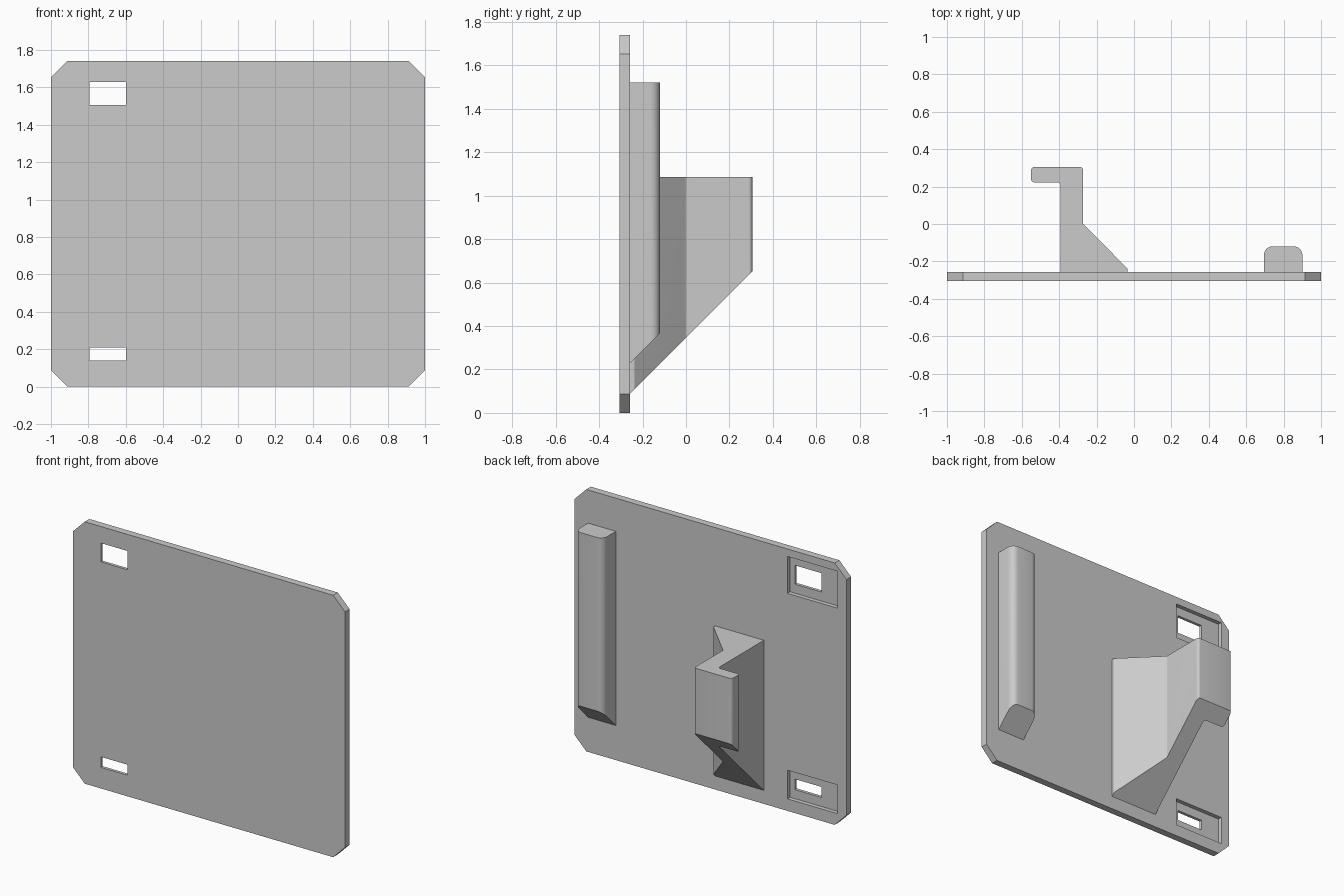
import bpy
import bmesh
import math
from mathutils import Vector

cube = bpy.data.objects.get("Cube")
if cube:
    bpy.data.objects.remove(cube, do_unlink=True)

grey = bpy.data.materials.new("plain grey")
grey.use_nodes = True
colour = (0.6, 0.6, 0.6, 1)
grey.diffuse_color = colour
grey.node_tree.nodes["Principled BSDF"].inputs["Base Color"].default_value = colour

FRONT, BACK, HEIGHT = -0.305, -0.257, 1.74


def rounded(points, segments=6):
    """Outline from (x, y, radius) corners, with filleted corners."""
    out = []
    for i, (x, y, r) in enumerate(points):
        p = Vector((x, y))
        if r == 0:
            out.append(p)
            continue
        a = (Vector(points[i - 1][:2]) - p).normalized()
        b = (Vector(points[(i + 1) % len(points)][:2]) - p).normalized()
        half = a.angle(b) / 2
        centre = p + (a + b).normalized() * (r / math.sin(half))
        start = p + a * (r / math.tan(half)) - centre
        end = p + b * (r / math.tan(half)) - centre
        sweep = start.angle_signed(end)
        for k in range(segments + 1):
            t = -sweep * k / segments
            out.append(centre + Vector((
                start.x * math.cos(t) - start.y * math.sin(t),
                start.x * math.sin(t) + start.y * math.cos(t))))
    return out


def prism(name, lower, upper):
    """Solid between two matching outlines."""
    bm = bmesh.new()
    a = [bm.verts.new(p) for p in lower]
    b = [bm.verts.new(p) for p in upper]
    bm.faces.new(a)
    bm.faces.new(b)
    for i in range(len(a)):
        bm.faces.new((a[i - 1], a[i], b[i], b[i - 1]))
    bmesh.ops.recalc_face_normals(bm, faces=bm.faces)
    mesh = bpy.data.meshes.new(name)
    bm.to_mesh(mesh)
    bm.free()
    mesh.materials.append(grey)
    obj = bpy.data.objects.new(name, mesh)
    bpy.context.collection.objects.link(obj)
    return obj


def activate(obj):
    bpy.ops.object.select_all(action='DESELECT')
    obj.select_set(True)
    bpy.context.view_layer.objects.active = obj


def upright(name, corners, base, top):
    """Vertical bar on the back of the plate, its underside cut at 45 degrees."""
    outline = rounded(corners)
    obj = prism(name, [(p.x, p.y, base + p.y - BACK) for p in outline],
                [(p.x, p.y, top) for p in outline])
    activate(obj)
    bpy.ops.object.shade_smooth_by_angle(angle=math.radians(30))


def wall(name, outline, y0, y1):
    return prism(name, [(x, y0, z) for x, z in outline],
                 [(x, y1, z) for x, z in outline])


# Plate with chamfered corners
c, h = 0.087, HEIGHT
plate = wall("plate", [(-1, c), (c - 1, 0), (1 - c, 0), (1, c), (1, h - c),
                       (1 - c, h), (c - 1, h), (-1, h - c)], FRONT, BACK)

# Two slots, each in a shallow pocket on the back
for z0, z1 in ((0.14, 0.21), (1.505, 1.63)):
    for x0, x1, m, y0 in ((-0.935, -0.565, 0.06, FRONT + 0.02),
                          (-0.795, -0.6, 0, FRONT - 0.1)):
        cutter = wall("cutter", [(x0, z0 - m), (x1, z0 - m),
                                 (x1, z1 + m), (x0, z1 + m)], y0, BACK + 0.1)
        cutter.hide_render = True
        activate(plate)
        cut = plate.modifiers.new("cut", 'BOOLEAN')
        cut.operation, cut.solver, cut.object = 'DIFFERENCE', 'EXACT', cutter
        bpy.ops.object.modifier_apply(modifier=cut.name)
        bpy.data.objects.remove(cutter, do_unlink=True)

# Hook with a gusset
upright("hook", [(-0.392, BACK, 0), (-0.035, BACK, 0), (-0.035, -0.238, 0.01),
                 (-0.272, 0, 0.01), (-0.272, 0.305, 0.018), (-0.55, 0.305, 0.018),
                 (-0.55, 0.222, 0.018), (-0.392, 0.222, 0.018)], 0.09, 1.087)

# Rounded ridge
upright("ridge", [(0.695, BACK, 0), (0.9, BACK, 0), (0.9, -0.12, 0.045),
                  (0.695, -0.12, 0.045)], 0.23, 1.52)
